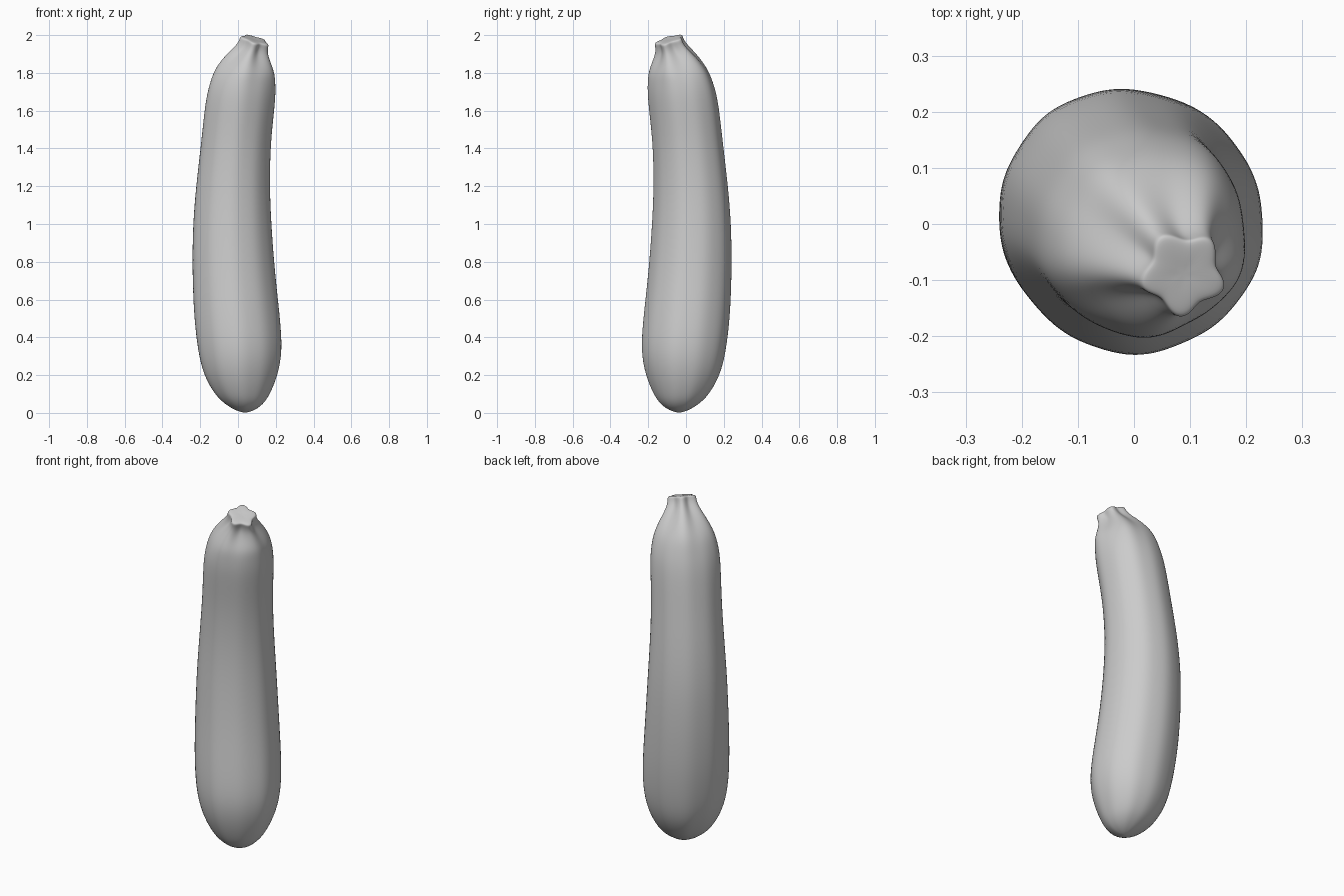
import bpy, bmesh
from math import cos, sin, pi, radians, sqrt

SEG = 40
# rows: height, bend offset along (+x,-y), radius, tilt, five-lobe depth
ROWS = [
    (0.008, .037, .035, 0, .00), (0.025, .036, .072, 0, .01), (0.055, .031, .112, 0, .01),
    (0.10, .023, .150, 0, .01), (0.20, .015, .201, 0, .01), (0.33, .012, .229, 0, .008),
    (0.50, -.004, .232, 0, .006), (0.65, -.016, .227, 0, .005), (0.80, -.025, .221, 0, .005),
    (1.00, -.031, .212, 0, .005), (1.20, -.027, .199, 0, .005), (1.40, -.013, .189, 0, .006),
    (1.55, .002, .188, 0, .01), (1.67, .016, .187, 0, .015), (1.75, .027, .175, .04, .025),
    (1.81, .037, .156, .10, .045), (1.86, .049, .126, .17, .08), (1.90, .062, .097, .24, .12),
    (1.93, .074, .077, .30, .15), (1.955, .083, .070, .34, .15), (1.972, .088, .070, .36, .14),
    (1.979, .088, .064, .36, .13), (1.980, .088, .035, .36, .10),
]


def ring(bm, z, c, r, tilt, lobe):
    verts = []
    for i in range(SEG):
        a = 2 * pi * i / SEG
        k = r * (1 + lobe * cos(5 * (a - radians(50))) + .007 * cos(10 * (a - radians(20))))
        dx, dy = k * cos(a), k * sin(a)
        d = (dx - dy) / sqrt(2)                    # distance along the bend direction
        if z < 1.8:                                # slightly flattened across the bend
            dx, dy = dx - .03 * d / sqrt(2), dy + .03 * d / sqrt(2)
        verts.append(bm.verts.new((c + dx, -c + dy, z - tilt * d)))
    return verts


# curved fruit body running into the lobed, slanted stem
bm = bmesh.new()
rings = [ring(bm, *row) for row in ROWS]
for lo, hi in zip(rings, rings[1:]):
    for i in range(SEG):
        j = (i + 1) % SEG
        bm.faces.new((lo[i], lo[j], hi[j], hi[i]))

# blossom end and cut stem face
bottom = bm.verts.new((.037, -.037, 0))
top = bm.verts.new((.088, -.088, 1.978))
for i in range(SEG):
    j = (i + 1) % SEG
    bm.faces.new((bottom, rings[0][j], rings[0][i]))
    bm.faces.new((top, rings[-1][i], rings[-1][j]))
for f in bm.faces:
    f.smooth = True

mesh = bpy.data.meshes.new("zucchini")
bm.to_mesh(mesh)
bm.free()
obj = bpy.data.objects.new("zucchini", mesh)
bpy.context.collection.objects.link(obj)
sub = obj.modifiers.new("smooth", 'SUBSURF')
sub.levels = sub.render_levels = 2
